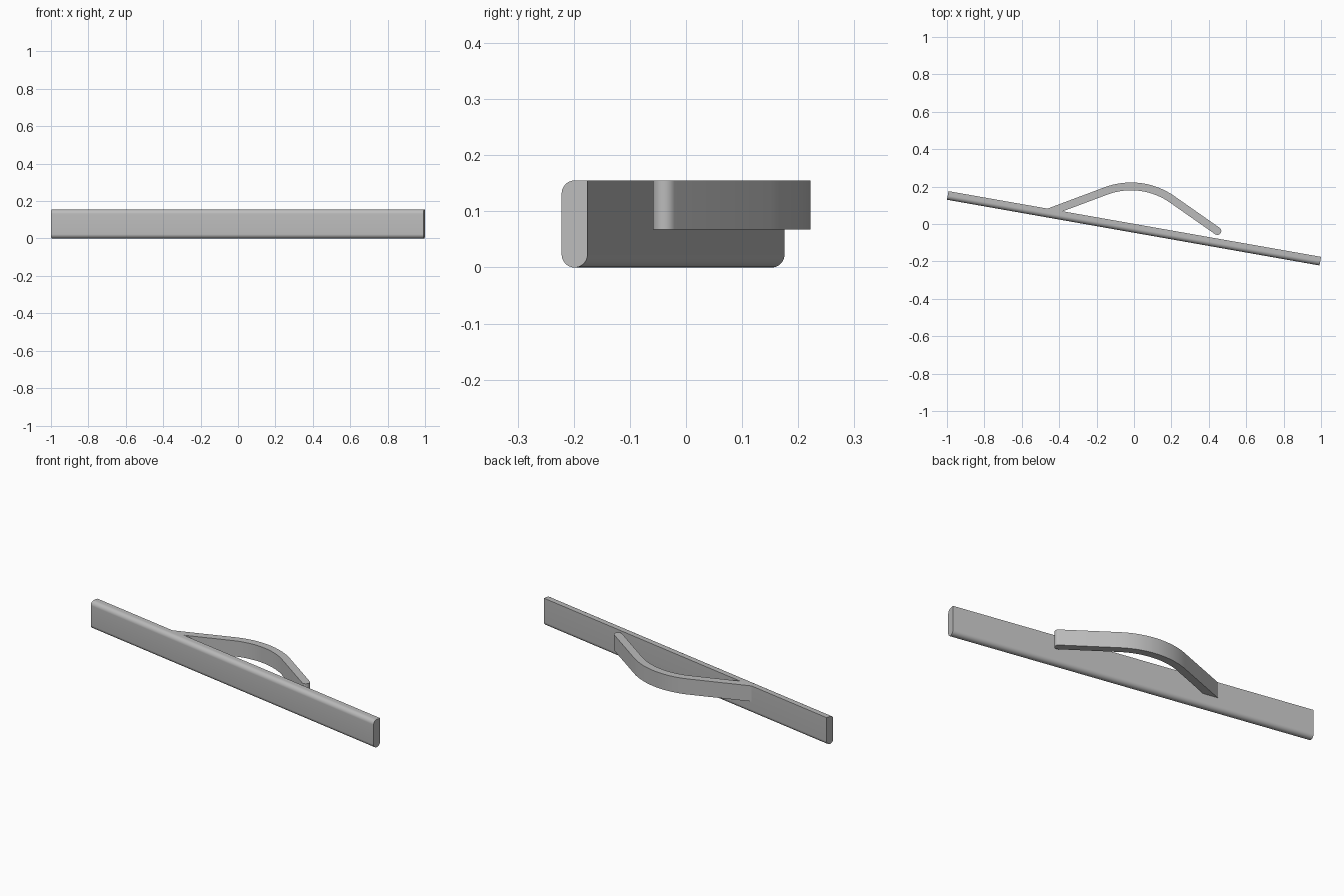
import bpy, bmesh
from math import radians, sin, cos, tan, pi
from mathutils import Matrix, Vector

cube = bpy.data.objects.get("Cube")
if cube:
    bpy.data.objects.remove(cube)

steel = bpy.data.materials.new("brushed grey metal")
steel.use_nodes = True
grey = (0.5, 0.5, 0.5, 1)
steel.diffuse_color = grey
steel.node_tree.nodes["Principled BSDF"].inputs["Base Color"].default_value = grey


def arc(cx, cy, r, start, end, steps):
    """Points on an arc, angles in degrees."""
    angles = [radians(start + (end - start) * i / steps) for i in range(steps + 1)]
    return [(cx + r * cos(a), cy + r * sin(a)) for a in angles]


def prism(name, outline, depth, matrix):
    """Extrude a closed outline along its local z."""
    bm = bmesh.new()
    base = bm.faces.new([bm.verts.new((u, v, 0)) for u, v in outline])
    moved = bmesh.ops.extrude_face_region(bm, geom=[base])["geom"]
    bmesh.ops.translate(bm, vec=(0, 0, depth),
                        verts=[g for g in moved if isinstance(g, bmesh.types.BMVert)])
    bm.transform(matrix)
    bmesh.ops.recalc_face_normals(bm, faces=bm.faces[:])
    mesh = bpy.data.meshes.new(name)
    bm.to_mesh(mesh)
    bm.free()
    mesh.materials.append(steel)
    obj = bpy.data.objects.new(name, mesh)
    bpy.context.collection.objects.link(obj)
    bpy.ops.object.select_all(action="DESELECT")
    obj.select_set(True)
    bpy.context.view_layer.objects.active = obj
    bpy.ops.object.shade_smooth_by_angle(angle=radians(35))
    return obj


# Front bar: rounded underneath and along the top front edge, square at the top back
length, thick, height = 2.0226, 0.0467, 0.155
tilt, bar_y = radians(-10), -0.023
r = thick / 2
profile = ([(r, height)] + arc(0, height - r, r, 90, 180, 10)
           + arc(0, r, r, 180, 360, 20))
# profile u -> y, v -> z, extrusion -> x
axes = Matrix(((0, 0, 1, 0), (1, 0, 0, 0), (0, 1, 0, 0), (0, 0, 0, 1)))
place = (Matrix.Translation((0, bar_y, 0)) @ Matrix.Rotation(tilt, 4, "Z")
         @ Matrix.Translation((-length / 2, 0, 0)) @ axes)
prism("front_bar", profile, length, place)

# Spring clip: straight arm, bend, straight arm with a rounded tip
radius, width = 0.404, 0.042
bend_x, bend_y = -0.0156, 0.222 - radius
rise, fall = 20.5, 35


def meet_bar(point):
    """Follow the rising arm down to the back of the bar."""
    slope, bar_slope = tan(radians(rise)), tan(tilt)
    back = bar_y + r / cos(tilt)
    x = (back - point[1] + slope * point[0]) / (slope - bar_slope)
    return (x, back + bar_slope * x)


outer = arc(bend_x, bend_y, radius, 90 + rise, 90 - fall, 24)
inner = arc(bend_x, bend_y, radius - width, 90 - fall, 90 + rise, 24)
along = Vector((cos(radians(fall)), -sin(radians(fall))))
tip = (Vector(outer[-1]) + Vector(inner[0])) / 2 + along * 0.295
cap = arc(tip.x, tip.y, width / 2, 90 - fall, -90 - fall, 14)
outline = [meet_bar(outer[0])] + outer + cap + inner + [meet_bar(inner[-1])]
prism("spring_clip", outline, height - 0.068, Matrix.Translation((0, 0, 0.068)))
